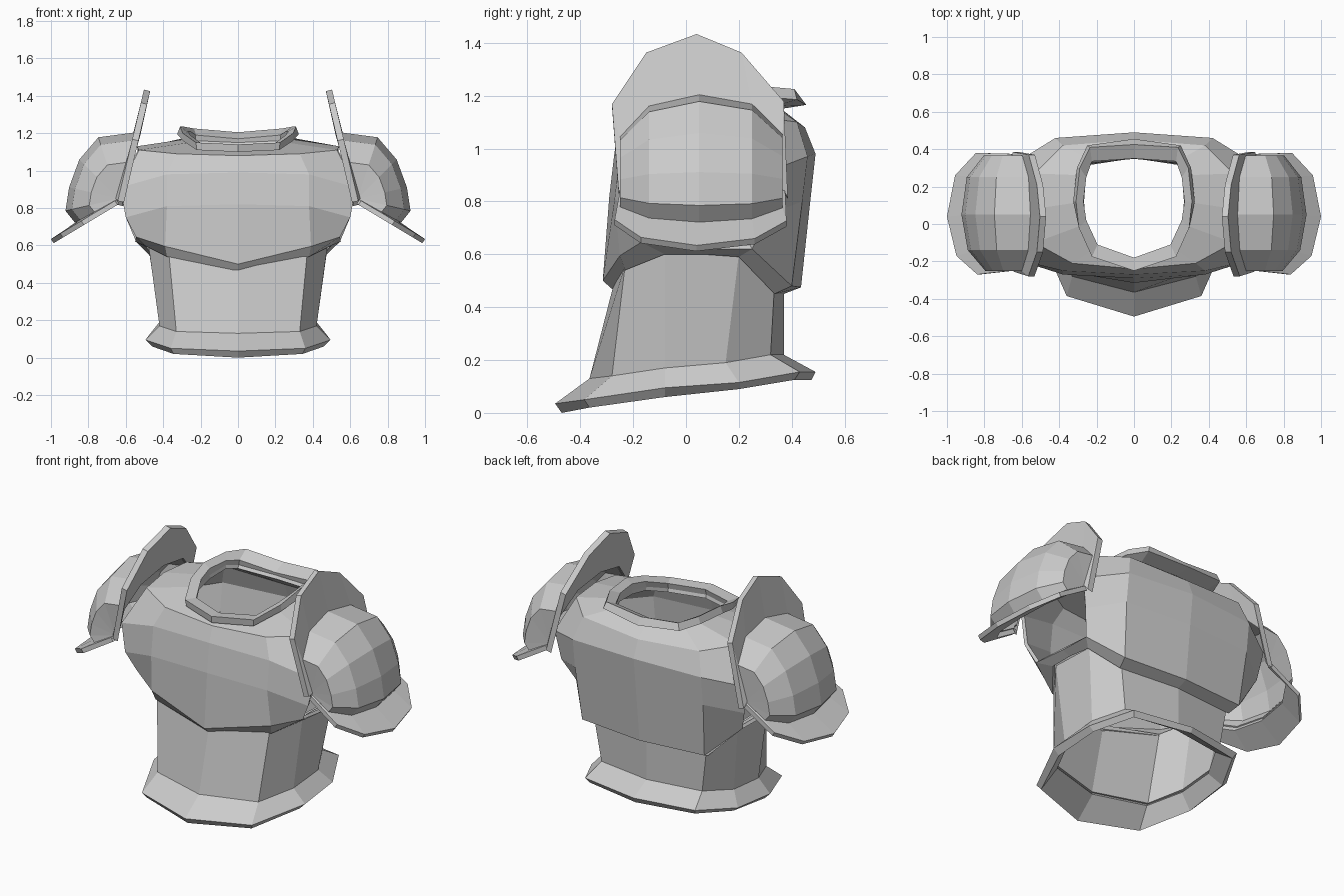
import bpy, bmesh, math
from mathutils import Vector

if "Cube" in bpy.data.objects:
    bpy.data.objects.remove(bpy.data.objects["Cube"])

steel = bpy.data.materials.new("plain grey steel")
steel.diffuse_color = (0.6, 0.6, 0.6, 1)
steel.use_nodes = True
steel.node_tree.nodes["Principled BSDF"].inputs["Base Color"].default_value = steel.diffuse_color


def loft(name, rows, ring=True, wrap=False, skip=None, thick=0, mirror=False):
    """Join rows of points with quads; ring closes each row, wrap joins last row to first."""
    bm = bmesh.new()
    vs = [[bm.verts.new(p) for p in r] for r in rows]
    n = len(rows[0])
    for j in range(len(rows) if wrap else len(rows) - 1):
        a, b = vs[j], vs[(j + 1) % len(rows)]
        for i in range(n if ring else n - 1):
            k = (i + 1) % n
            if not (skip and skip(j, i)):
                bm.faces.new((a[i], a[k], b[k], b[i]))
    if wrap and not ring:                       # cap the two ends of a bar
        bm.faces.new([r[0] for r in vs])
        bm.faces.new([r[-1] for r in vs])
    if wrap:
        bmesh.ops.recalc_face_normals(bm, faces=bm.faces)
    me = bpy.data.meshes.new(name)
    bm.to_mesh(me)
    bm.free()
    me.materials.append(steel)
    ob = bpy.data.objects.new(name, me)
    bpy.context.collection.objects.link(ob)
    if thick:
        m = ob.modifiers.new("thickness", 'SOLIDIFY')
        m.thickness, m.offset = thick, -1
    if mirror:
        ob.modifiers.new("mirror", 'MIRROR').use_mirror_merge = False
    return ob


def full(half):
    """Front-to-back half outline -> whole symmetric outline."""
    return half + [(-x, y, z) for x, y, z in half[-2:0:-1]]


def shrink(half, s, dz=0):
    return [(x * s, y * s, z + dz) for x, y, z in half]


# Abdomen: ten-sided open tube
waist = [(0, -.365, .13), (.33, -.28, .14), (.42, -.08, .17),
         (.42, .15, .19), (.33, .32, .22), (0, .37, .22)]
ribs = [(0, -.27, .50), (.37, -.23, .56), (.48, -.08, .61),
        (.48, .2, .60), (.37, .335, .49), (0, .37, .49)]
loft("abdomen", [full(waist), full(ribs)], thick=.015)

# Flared belt around the hem
hem_top = [(0, -.495, .035), (.36, -.385, .05), (.495, -.08, .095),
           (.48, .2, .115), (.36, .43, .155), (0, .49, .155)]
hem_low = [(0, -.47, 0), (.345, -.365, .02), (.46, -.08, .06),
           (.45, .2, .09), (.345, .41, .125), (0, .475, .125)]
loft("belt_flare", [full(r) for r in (shrink(waist, .95, -.02), hem_low, hem_top, waist)],
     wrap=True)

# Chest: twelve-sided shell with open arm holes
chest = [
    [(0, -.27, .46), (.38, -.23, .54), (.50, -.08, .60), (.50, .06, .60),
     (.49, .2, .59), (.38, .335, .45), (0, .37, .45)],
    [(0, -.315, .50), (.39, -.25, .595), (.545, -.17, .645), (.55, .06, .62),
     (.545, .25, .62), (.40, .40, .48), (0, .435, .475)],
    [(0, -.29, .82), (.38, -.27, .81), (.60, -.2, .75), (.61, .06, .75),
     (.60, .31, .75), (.42, .44, .80), (0, .47, .80)],
    [(0, -.27, .99), (.38, -.25, .98), (.63, -.19, .91), (.63, .06, .91),
     (.63, .33, .92), (.42, .46, .97), (0, .49, .98)],
    [(0, -.24, 1.08), (.33, -.21, 1.09), (.53, -.1, 1.11), (.54, .08, 1.13),
     (.53, .27, 1.12), (.38, .42, 1.10), (0, .45, 1.08)],
]
neck = [(0, -.19, 1.10), (.2, -.12, 1.11), (.26, 0, 1.15), (.27, .12, 1.17),
        (.26, .26, 1.18), (.23, .335, 1.16), (0, .36, 1.15)]
loft("chest_plate", [full(r) for r in chest + [neck]], thick=.02,
     skip=lambda j, i: 1 <= j <= 3 and i in (2, 3, 8, 9))

# Flared collar around the neck opening
collar_low = [(0, -.245, 1.10), (.22, -.17, 1.11), (.295, -.02, 1.16), (.325, .12, 1.195),
              (.305, .30, 1.195), (.25, .42, 1.185), (0, .455, 1.165)]
collar_top = [(0, -.25, 1.14), (.225, -.175, 1.15), (.295, -.02, 1.2), (.31, .12, 1.235),
              (.29, .30, 1.235), (.235, .41, 1.225), (0, .425, 1.205)]
collar_in = [(0, -.18, 1.135), (.195, -.11, 1.145), (.255, .02, 1.19), (.27, .12, 1.21),
             (.255, .25, 1.21), (.225, .335, 1.19), (0, .35, 1.17)]
loft("collar", [full(r) for r in (neck, collar_low, collar_top, collar_in)], wrap=True)

# Shoulder pads: arches fanned about a hinge line
ARCH = [(.04, -.235), (.55, -.25), (.88, -.14), (1, .05), (.9, .25), (.58, .365), (.04, .36)]


def arch(deg, r, shape=ARCH):
    a = math.radians(deg)
    return [(.64 + r * f * math.cos(a), y, .85 + r * f * math.sin(a)) for f, y in shape]


FAN = [(-29, .265), (-13, .29), (13, .27), (45, .295), (72, .345), (106, .37)]
fan = [arch(*p) for p in FAN]
loft("shoulder_shell", fan, ring=False, thick=.015, mirror=True)


def flange(name, inner, outer, shift):
    """Flat plate between two arches, given thickness along shift."""
    move = lambda row: [Vector(p) + Vector(shift) for p in row]
    loft(name, [inner, outer, move(outer), move(inner)], ring=False, wrap=True, mirror=True)


# Upright guard beside the neck
GUARD = [(-.255, .83), (-.28, 1.16), (-.15, 1.355), (.04, 1.425), (.21, 1.355),
         (.37, 1.17), (.385, .81)]
guard = [(.605 - .235 * (z - .85), y, z) for y, z in GUARD]
inner = [(x - .015, y, z - .02) for x, y, z in fan[-1]]
flange("shoulder_guard", inner, guard, (.033, 0, .008))

# Lower rim around the arm opening
RIM = [(.05, -.25), (.55, -.27), (.86, -.17), (1, .04), (.88, .26), (.57, .38), (.05, .375)]
flange("shoulder_rim", arch(-29, .255), arch(-31, .42, RIM), (-.014, 0, -.022))
